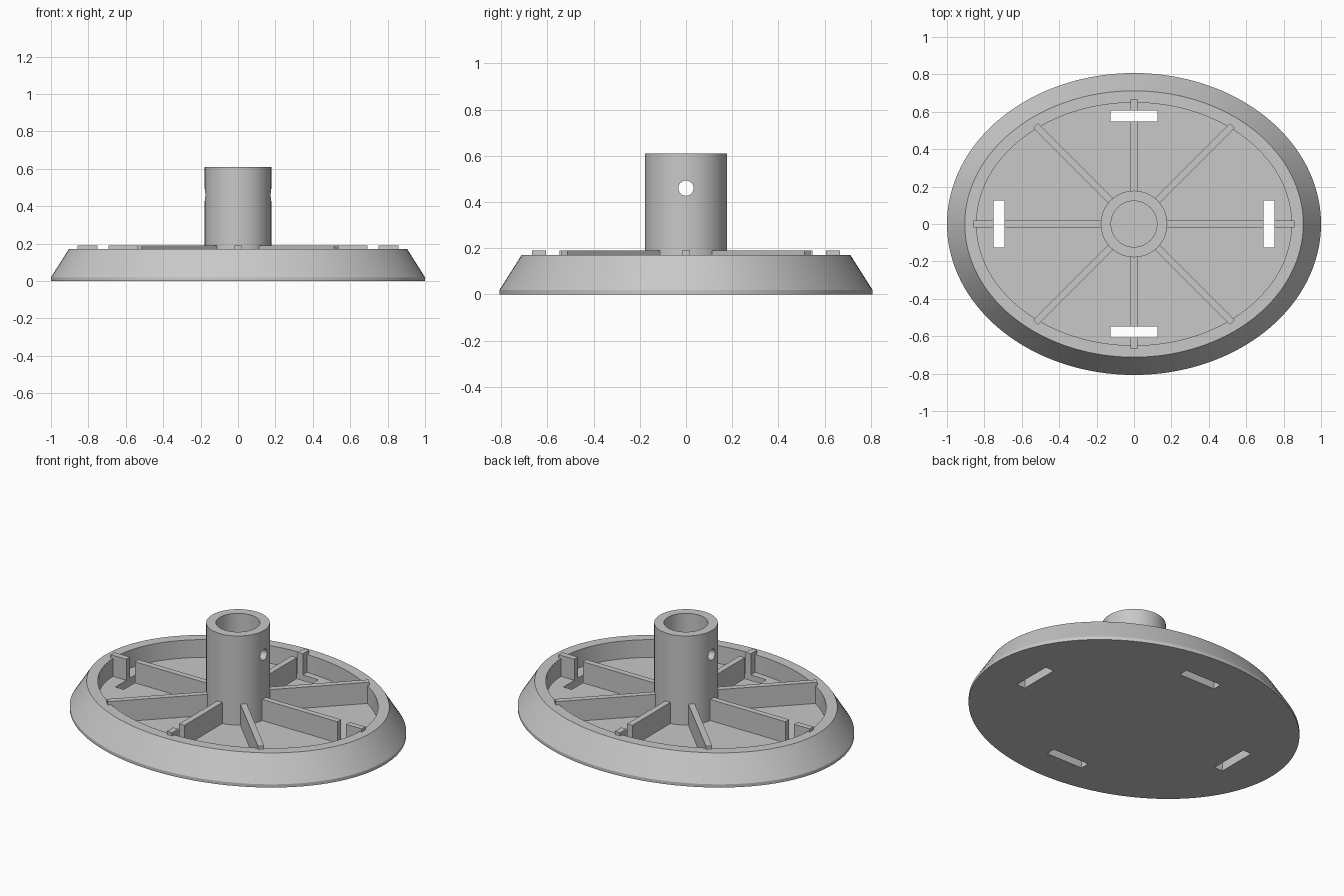
import bpy, bmesh
from math import cos, sin, pi, radians
from mathutils import Matrix, Vector

if "Cube" in bpy.data.objects:
    bpy.data.objects.remove(bpy.data.objects["Cube"], do_unlink=True)

grey = bpy.data.materials.new("plain grey")
grey.use_nodes = True
colour = (0.58, 0.58, 0.58, 1)
grey.diffuse_color = colour
grey.node_tree.nodes["Principled BSDF"].inputs["Base Color"].default_value = colour

A, B = 1.0, 0.807        # half axes of the oval base
FLOOR, RIB_TOP = 0.06, 0.19
SLOT_HALF, SLOT_W = 0.125, 0.058


def finish(bm, name):
    bmesh.ops.recalc_face_normals(bm, faces=bm.faces)
    mesh = bpy.data.meshes.new(name)
    bm.to_mesh(mesh)
    bm.free()
    obj = bpy.data.objects.new(name, mesh)
    bpy.context.collection.objects.link(obj)
    mesh.materials.append(grey)
    return obj


def loft(name, rings, n, closed=False):
    """Skin oval rings given as (half x, half y, z); cap the ends or join them."""
    bm = bmesh.new()
    loops = [[bm.verts.new((a * cos(2 * pi * i / n), b * sin(2 * pi * i / n), z))
              for i in range(n)] for a, b, z in rings]
    pairs = list(zip(loops, loops[1:]))
    if closed:
        pairs.append((loops[-1], loops[0]))
    else:
        bm.faces.new(loops[0])
        bm.faces.new(loops[-1])
    for lo, hi in pairs:
        for i in range(n):
            j = (i + 1) % n
            bm.faces.new((lo[i], lo[j], hi[j], hi[i]))
    return finish(bm, name)


def box(name, lo, hi, angle=0):
    lo, hi = Vector(lo), Vector(hi)
    bm = bmesh.new()
    bmesh.ops.create_cube(bm, size=1)
    bmesh.ops.scale(bm, vec=hi - lo, verts=bm.verts)
    bmesh.ops.translate(bm, vec=(lo + hi) / 2, verts=bm.verts)
    bmesh.ops.transform(bm, matrix=Matrix.Rotation(radians(angle), 4, "Z"), verts=bm.verts)
    return finish(bm, name)


def activate(obj):
    bpy.ops.object.select_all(action="DESELECT")
    obj.select_set(True)
    bpy.context.view_layer.objects.active = obj


def cut(obj, cutter):
    cutter.hide_render = True
    mod = obj.modifiers.new("cut", "BOOLEAN")
    mod.operation, mod.solver, mod.object = "DIFFERENCE", "EXACT", cutter
    activate(obj)
    bpy.ops.object.modifier_apply(modifier=mod.name)
    bpy.data.objects.remove(cutter, do_unlink=True)


def smooth(obj):
    activate(obj)
    bpy.ops.object.shade_smooth_by_angle(angle=radians(25))


# Oval dish: short upright edge, sloping skirt, flat rim and recessed floor
base = loft("base", [(A - d, B - d, z) for d, z in
                     ((0, 0), (0, 0.02), (0.095, 0.17), (0.158, 0.17), (0.158, FLOOR))], 128)

# Hollow centre socket with a cross hole for a pin
socket = loft("socket", [(r, r, z) for r, z in
                         ((0.178, 0.04), (0.178, 0.61), (0.123, 0.61), (0.123, 0.04))], 64, True)
bm = bmesh.new()
bmesh.ops.create_cone(bm, cap_ends=True, segments=32, radius1=0.033, radius2=0.033, depth=1,
                      matrix=Matrix.Translation((0, 0, 0.46)) @ Matrix.Rotation(pi / 2, 4, "Y"))
cut(socket, finish(bm, "pin_cutter"))

# Ribs and strap slots; the slots split the four straight ribs
HALF = 0.018


def rib(name, start, end, angle):
    box(name, (start, -HALF, 0.05), (end, HALF, RIB_TOP), angle)


for angle, side in ((0, "left"), (90, "back"), (180, "right"), (270, "front")):
    slot, end = (0.692, 0.857) if angle % 180 == 0 else (0.548, 0.667)
    rib(side + "_inner_rib", 0.15, slot, angle)
    rib(side + "_outer_rib", slot + SLOT_W, end, angle)
    rib(side + "_diagonal_rib", 0.15, 0.743, angle + 45)
    cut(base, box("slot_cutter", (slot, -SLOT_HALF, -0.1),
                  (slot + SLOT_W, SLOT_HALF, 0.3), angle))

smooth(base)
smooth(socket)
